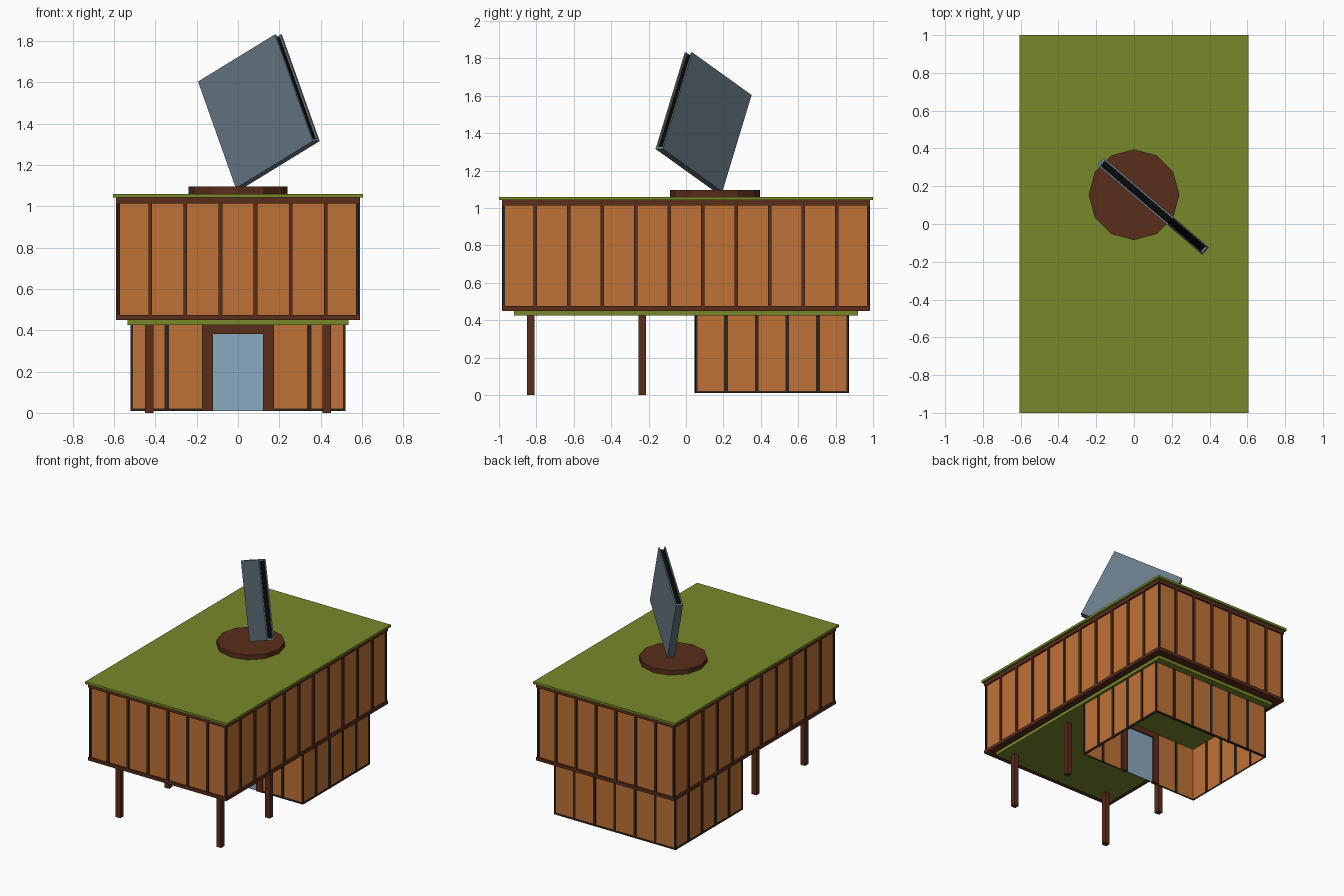
import bpy, math
from mathutils import Matrix, Vector

if "Cube" in bpy.data.objects:
    bpy.data.objects.remove(bpy.data.objects["Cube"])


def material(name, *rgba):
    m = bpy.data.materials.new(name)
    m.diffuse_color = rgba if len(rgba) == 4 else (*rgba, 1)
    m.use_nodes = True
    m.node_tree.nodes["Principled BSDF"].inputs["Base Color"].default_value = m.diffuse_color
    return m


ORANGE = material("orange_panel", .52, .17, .038)
BROWN = material("brown_timber", .10, .026, .011)
DARK = material("dark_frame", .03, .018, .012)
GREEN = material("green_roof", .19, .25, .023)
STEEL = material("steel", .14, .20, .25)
BLACK = material("black_core", .002, .002, .002)
GLASS = material("door_glass", .25, .40, .52, .5)


def box(name, x, y, z, mat):
    """Axis-aligned box from (min, max) ranges."""
    bpy.ops.mesh.primitive_cube_add(size=1)
    o = bpy.context.object
    o.name = name
    size = [r[1] - r[0] for r in (x, y, z)]
    mid = [(r[1] + r[0]) / 2 for r in (x, y, z)]
    o.data.transform(Matrix.Translation(mid) @ Matrix.Diagonal((*size, 1)))
    o.data.materials.append(mat)
    return o


def around(c, w):
    return (c - w / 2, c + w / 2)


# Upper storey: solid panel block, top and bottom bands, roof
box("upper_panels", (-.578, .578), (-.973, .973), (.46, 1.03), ORANGE)
box("upper_bottom_band", (-.59, .59), (-.985, .985), (.45, .475), BROWN)
box("upper_top_band", (-.59, .59), (-.985, .985), (1.013, 1.042), BROWN)
box("roof", (-.605, .605), (-1, 1), (1.042, 1.06), GREEN)

# Upper mullions and corner posts
for s in (-1, 1):
    for i in range(1, 7):
        box("upper_end_mullion", around(-.595 + i * .17, .018),
            around(s * .977, .016), (.47, 1.02), BROWN)
    for i in range(1, 11):
        box("upper_side_mullion", around(s * .582, .016),
            around(-.9845 + i * .179, .018), (.47, 1.02), BROWN)
    for t in (-1, 1):
        box("upper_corner_post", around(s * .579, .014),
            around(t * .974, .014), (.47, 1.02), DARK)

# Ceiling slab and columns below the overhang
box("lower_slab", (-.535, .535), (-.92, .92), (.425, .45), GREEN)
for x in (-.43, .43):
    for y in (-.83, -.235):
        box("column", around(x, .04), around(y, .04), (0, .43), BROWN)

# Lower storey: open-bottomed room made of thin walls
Z = (.01, .43)
for s in (-1, 1):
    box("lower_side_wall", around(s * .511, .01), (.055, .865), Z, ORANGE)
    box("lower_front_wall", sorted((s * .15, s * .516)), (.054, .064), Z, ORANGE)
    for i in range(1, 5):
        box("lower_side_mullion", around(s * .511, .02),
            around(.05 + i * .164, .02), Z, DARK)
    box("lower_front_mullion", around(s * .345, .02), (.049, .069), Z, DARK)
    box("lower_side_rail", around(s * .514, .012), (.05, .87), (.01, .022), DARK)
    box("lower_front_rail", sorted((s * .15, s * .52)), (.05, .062), (.01, .022), DARK)
    for y in (.056, .864):
        box("lower_corner_post", around(s * .514, .012), around(y, .012), Z, DARK)
box("lower_back_wall", (-.516, .516), (.856, .866), Z, ORANGE)
box("lower_back_rail", (-.52, .52), (.858, .87), (.01, .022), DARK)
for i in range(1, 6):
    box("lower_back_mullion", around(-.519 + i * .173, .02), (.851, .871), Z, DARK)

# Double glass door with frame
for s in (-1, 1):
    box("door_jamb", sorted((s * .12, s * .175)), (.046, .074), Z, BROWN)
    box("door_leaf", sorted((s * .001, s * .12)), (.055, .063), (.01, .385), GLASS)
box("door_lintel", (-.12, .12), (.046, .074), (.383, .43), BROWN)

# Round plinth on the roof
bpy.ops.mesh.primitive_cylinder_add(vertices=12, radius=.24, depth=.035,
                                    location=(0, .155, 1.0775))
plinth = bpy.context.object
plinth.name = "plinth"
plinth.data.materials.append(BROWN)

# Tilted case standing on one corner: local x along width, y thickness, z height
W, H, T = .54 / 2, .57 / 2, .052 / 2
pose = (Matrix.Translation((.101, .094, 1.46))
        @ Matrix.Rotation(math.radians(-40.5), 4, 'Z')
        @ Matrix.Rotation(math.radians(-25), 4, 'Y'))
parts = [
    box("case_front_plate", (-W, W), (-T, -T + .009), (-H, H), STEEL),
    box("case_back_plate", (-W, W), (T - .009, T), (-H, H), STEEL),
    box("case_side_wall", (-W, -W + .015), (-T + .009, T - .009), (-H, H), STEEL),
    box("case_bottom_wall", (-W + .015, W), (-T + .009, T - .009), (-H, -H + .015), STEEL),
    box("case_core", (-W + .015, W - .012), (-T + .009, T - .009),
        (-H + .015, H - .012), BLACK),
]
for p in parts:
    p.matrix_world = pose
